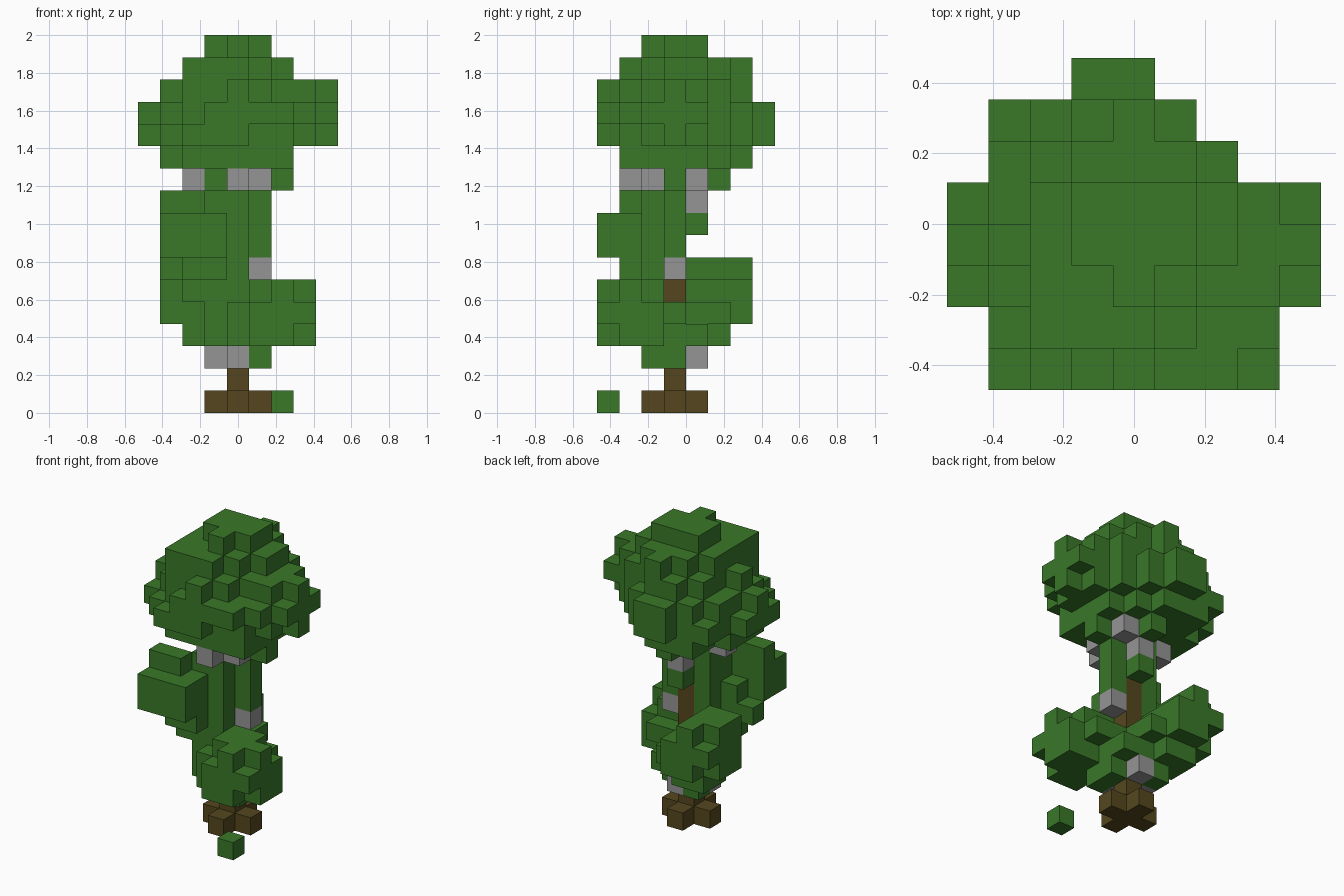
import bpy
import bmesh
from mathutils import Vector

cube = bpy.data.objects.get("Cube")
if cube:
    bpy.data.objects.remove(cube, do_unlink=True)

CELL = 2 / 17          # edge of one block
GRID = Vector((4, 3.5, -0.5))   # grid point at the model's origin


def material(name, colour):
    mat = bpy.data.materials.new(name)
    mat.use_nodes = True
    mat.diffuse_color = (*colour, 1)
    mat.node_tree.nodes["Principled BSDF"].inputs["Base Color"].default_value = (*colour, 1)
    return mat


leaf_green = material("leaf green", (0.041, 0.19, 0.022))
bark_brown = material("bark brown", (0.09, 0.062, 0.013))
stone_grey = material("stone grey", (0.3, 0.3, 0.3))


def box(x0, x1, y0, y1, z0, z1):
    """All grid cells in an inclusive range."""
    return {(x, y, z) for x in range(x0, x1 + 1)
            for y in range(y0, y1 + 1) for z in range(z0, z1 + 1)}


def boxes(*ranges):
    return set().union(*(box(*r) for r in ranges))


def layer(z, first_row, *spans):
    """One horizontal slice, given as left-to-right spans from front to back."""
    return boxes(*((a, b, first_row + n, first_row + n, z, z)
                   for n, (a, b) in enumerate(spans)))


# Trunk with a cross-shaped root
trunk = boxes((4, 4, 3, 3, 0, 12), (3, 5, 3, 3, 0, 0), (4, 4, 2, 4, 0, 0))

# Grey blocks set against the trunk
stones = {(4, 2, 2), (3, 3, 2), (4, 4, 2), (5, 3, 6), (4, 4, 9),
          (5, 4, 10), (4, 1, 10), (5, 2, 10), (2, 3, 10)}

# Rounded crown, slice by slice
crown = (
    layer(11, 1, (2, 6), (1, 6), (1, 6), (1, 6), (2, 5), (2, 4))
    | layer(12, 0, (2, 4), (1, 6), (0, 7), (0, 8), (0, 7), (1, 6), (1, 5), (3, 4))
    | layer(13, 0, (3, 6), (2, 7), (1, 8), (0, 8), (1, 8), (1, 6), (2, 5), (3, 4))
    | layer(14, 0, (4, 4), (2, 5), (2, 7), (1, 8), (2, 7), (2, 6), (3, 4))
    | layer(15, 1, (2, 4), (2, 5), (2, 6), (2, 6), (3, 5), (4, 4))
    | layer(16, 2, (4, 4), (3, 5), (3, 5))
)

# Leaves hugging the trunk
trunk_leaves = boxes(
    (4, 4, 2, 2, 3, 10), (5, 5, 3, 3, 7, 10), (3, 3, 3, 3, 3, 10),
    (6, 6, 3, 3, 10, 10), (4, 4, 5, 5, 10, 10), (4, 4, 4, 4, 8, 8),
    (5, 5, 2, 3, 2, 3), (5, 5, 3, 3, 4, 4), (3, 3, 2, 2, 3, 6),
    (4, 4, 4, 4, 3, 4), (5, 5, 4, 4, 3, 3), (3, 3, 4, 4, 2, 2))

# Clump halfway up, towards the front
upper_clump = boxes(
    (1, 3, 0, 1, 7, 8), (3, 3, 2, 2, 7, 9), (2, 2, 2, 2, 7, 7),
    (1, 2, 1, 1, 9, 9), (2, 3, 1, 2, 6, 6), (1, 1, 2, 2, 6, 6),
    (2, 2, 2, 3, 5, 5))

# Clump low at the front
front_clump = boxes(
    (5, 7, 1, 2, 3, 4), (5, 6, 0, 0, 3, 3), (5, 7, 0, 0, 4, 4),
    (4, 4, 1, 1, 3, 4), (5, 6, 1, 2, 5, 5), (6, 6, 0, 0, 5, 5),
    (7, 7, 1, 1, 5, 5), (6, 6, 3, 3, 4, 4))

# Clump low at the back
back_clump = boxes(
    (2, 3, 4, 5, 3, 3), (1, 3, 4, 5, 4, 5), (2, 3, 6, 6, 4, 4),
    (1, 3, 6, 6, 5, 5), (1, 2, 4, 5, 6, 6), (2, 2, 6, 6, 6, 6),
    (4, 4, 5, 5, 4, 4))

# One leaf block lying on the ground
fallen_leaf = {(6, 0, 0)}

parts = [
    ("trunk", trunk, bark_brown),
    ("trunk_stones", stones, stone_grey),
    ("crown", crown, leaf_green),
    ("trunk_leaves", trunk_leaves, leaf_green),
    ("upper_clump", upper_clump, leaf_green),
    ("front_clump", front_clump, leaf_green),
    ("back_clump", back_clump, leaf_green),
    ("fallen_leaf", fallen_leaf, leaf_green),
]
solid = set().union(*(cells for _, cells, _ in parts))
AXES = [Vector(a) for a in ((1, 0, 0), (0, 1, 0), (0, 0, 1))]


def build(name, cells, mat):
    """Skin the exposed sides of a group of cells."""
    bm = bmesh.new()
    for cell in sorted(cells):
        for n in range(3):
            u, v = AXES[(n + 1) % 3] / 2, AXES[(n + 2) % 3] / 2
            for sign in (-1, 1):
                out = AXES[n] * sign
                if tuple(int(c) for c in Vector(cell) + out) in solid:
                    continue
                middle = Vector(cell) - GRID + out / 2
                ring = [middle - u - v, middle + u - v, middle + u + v, middle - u + v]
                bm.faces.new([bm.verts.new(p * CELL) for p in ring[::sign]])
    bmesh.ops.remove_doubles(bm, verts=bm.verts[:], dist=CELL / 100)
    mesh = bpy.data.meshes.new(name)
    bm.to_mesh(mesh)
    bm.free()
    mesh.materials.append(mat)
    bpy.context.collection.objects.link(bpy.data.objects.new(name, mesh))


used = set()
for name, cells, mat in parts:
    build(name, cells - used, mat)
    used |= cells
